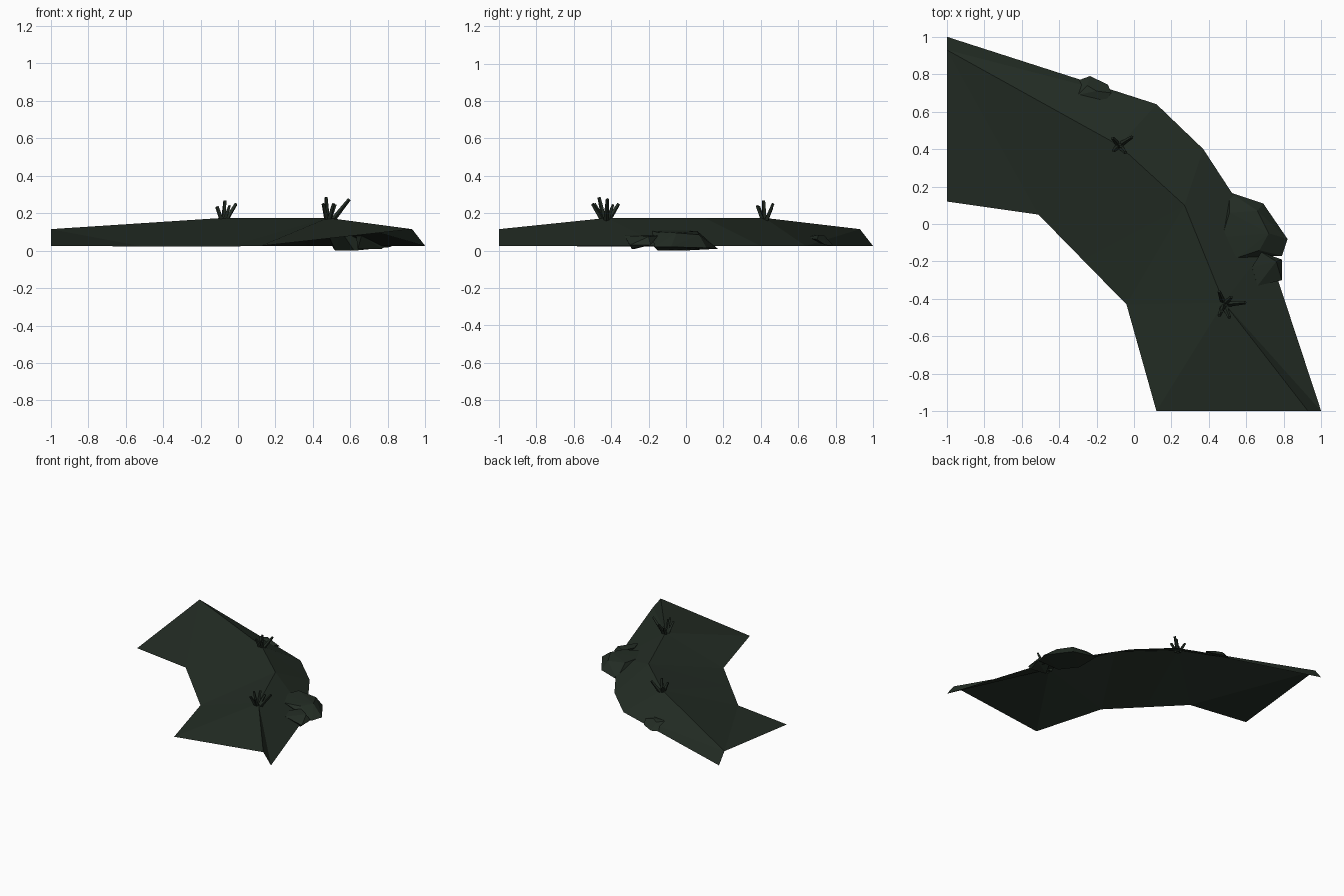
import bpy, bmesh
from mathutils import Vector

if "Cube" in bpy.data.objects:
    bpy.data.objects.remove(bpy.data.objects["Cube"])

green = bpy.data.materials.new("dark moss green")
green.diffuse_color = (0.017, 0.026, 0.018, 1)
green.use_nodes = True
green.node_tree.nodes["Principled BSDF"].inputs["Base Color"].default_value = green.diffuse_color


def finish(bm, name):
    mesh = bpy.data.meshes.new(name)
    bm.to_mesh(mesh)
    bm.free()
    mesh.materials.append(green)
    obj = bpy.data.objects.new(name, mesh)
    bpy.context.collection.objects.link(obj)
    return obj


# Curved bank: an open sheet lofted from inner edge to ridge to outer edge
inner = [(-1, .12, .025), (-.51, .05, .023), (-.275, -.19, .023), (-.04, -.43, .023), (.12, -1, .025)]
ridge = [(-1, .93, .115), (-.08, .42, .175), (.27, .10, .175), (.48, -.42, .175), (.93, -1, .115)]
outer = [(-1, 1, .025), (.12, .64, .025), (.37, .40, .025), (.71, -.12, .025), (1, -1, .025)]
bm = bmesh.new()
rows = [[bm.verts.new(p) for p in row] for row in (inner, ridge, outer)]
for a, b in zip(rows, rows[1:]):
    for i in range(4):
        bm.faces.new((a[i], a[i + 1], b[i + 1], b[i]))
bmesh.ops.triangulate(bm, faces=bm.faces[:])
bm.normal_update()
if sum(f.normal.z for f in bm.faces) < 0:
    bmesh.ops.reverse_faces(bm, faces=bm.faces[:])
finish(bm, "river_bank")


# Rocks: faceted hulls half buried in the outer slope
def rock(name, points):
    bm = bmesh.new()
    for p in points:
        bm.verts.new(p)
    res = bmesh.ops.convex_hull(bm, input=bm.verts[:])
    junk = {v for v in res["geom_interior"] + res["geom_unused"] if isinstance(v, bmesh.types.BMVert)}
    if junk:
        bmesh.ops.delete(bm, geom=list(junk), context='VERTS')
    bmesh.ops.recalc_face_normals(bm, faces=bm.faces[:])
    finish(bm, name)


rock("large_rock", [(.47, -.07, .11), (.51, .06, .105), (.51, .17, .01), (.69, .11, .015), (.66, .07, .085),
                    (.82, -.08, .02), (.72, -.05, .095), (.67, -.14, .095), (.55, -.18, .105),
                    (.79, -.17, .02), (.52, -.02, 0), (.62, -.15, .0)])
rock("side_rock", [(.66, -.33, .08), (.79, -.30, .03), (.79, -.19, .03), (.76, -.20, .075), (.63, -.23, .085),
                   (.68, -.15, .08), (.64, -.27, .01), (.77, -.29, .01)])
rock("small_rock", [(-.29, .77, .03), (-.235, .79, .025), (-.14, .745, .03), (-.12, .70, .06), (-.165, .64, .07),
                    (-.30, .69, .085), (-.2, .71, .085), (-.25, .74, .08)])


# Grass tufts: narrow tapered blades fanning out of the ridge
def tuft(name, base, tips):
    bm = bmesh.new()
    base = Vector(base)
    for tip in tips:
        tip = Vector(tip)
        start = base + Vector((tip.x - base.x, tip.y - base.y, 0)) * .2
        axis = tip - start
        mat = axis.to_track_quat('Z', 'Y').to_matrix().to_4x4()
        mat.translation = (start + tip) / 2
        bmesh.ops.create_cone(bm, cap_ends=True, segments=4, radius1=.014, radius2=.009,
                              depth=axis.length, matrix=mat)
    finish(bm, name)


tuft("grass_tuft_left", (-.08, .42, .16),
     [(-.115, .46, .23), (-.07, .415, .268), (-.01, .465, .25), (-.045, .38, .24), (-.11, .39, .235)])
tuft("grass_tuft_right", (.48, -.43, .16),
     [(.455, -.36, .25), (.595, -.42, .275), (.51, -.50, .25), (.47, -.465, .285), (.52, -.39, .245),
      (.455, -.49, .25)])
